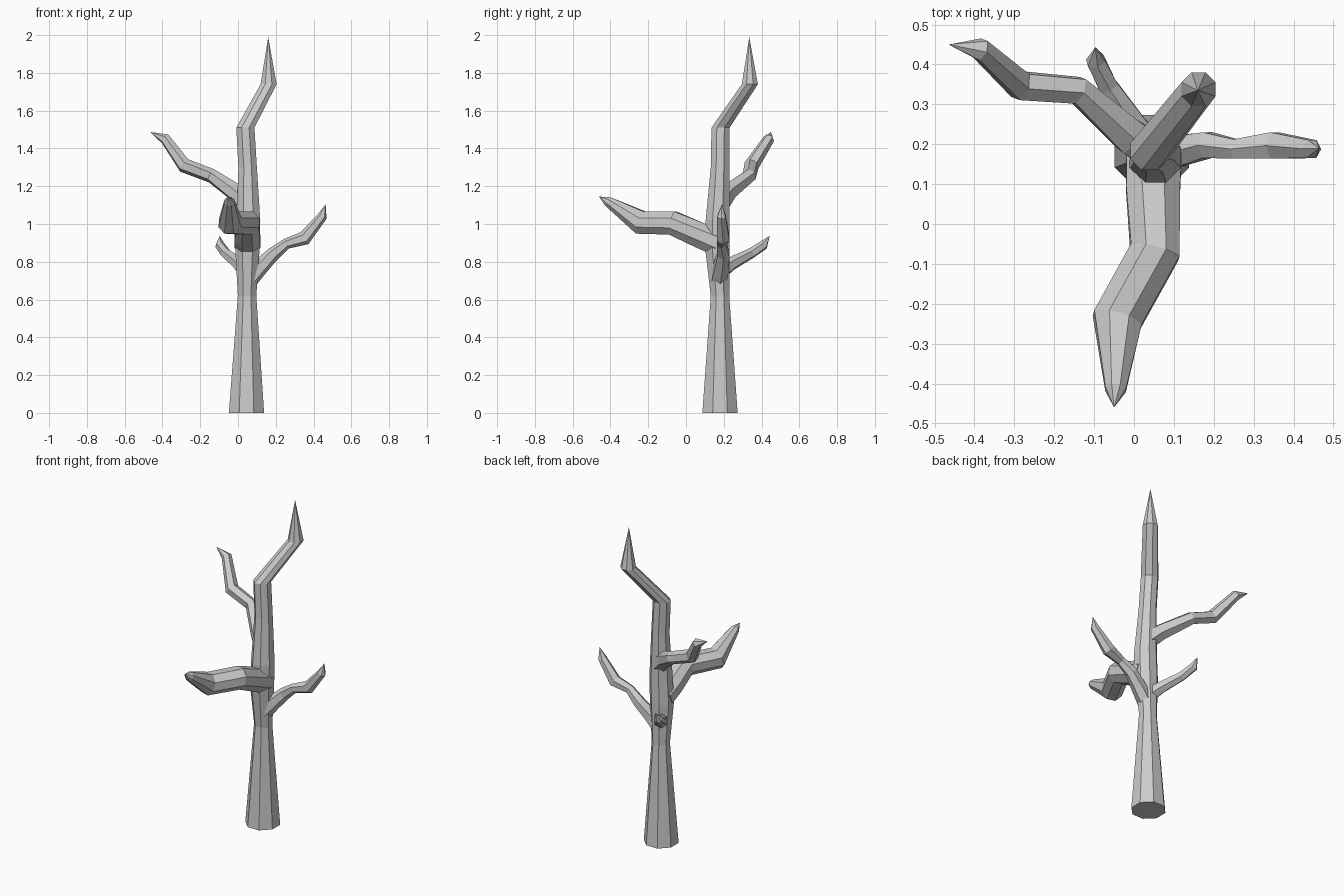
import bpy, bmesh, math
from mathutils import Vector


def limb(name, path, sides, tip, level=False):
    """Faceted tube through (x, y, z, radius) rings, closed to a pointed tip."""
    pts = [Vector(p[:3]) for p in path] + [Vector(tip)]
    bm = bmesh.new()
    rings = []
    for i, p in enumerate(path):
        c, r = pts[i], p[3]
        d = (pts[i + 1] - c).normalized()
        if i:
            d = (d + (c - pts[i - 1]).normalized()).normalized()
        if level:
            u, v = Vector((1, 0, 0)), Vector((0, 1, 0))
        else:
            u = d.cross(Vector((0, 0, 1))).normalized()
            v = u.cross(d)
        ring = []
        for k in range(sides):
            a = 2 * math.pi * (k + 0.5) / sides
            ring.append(bm.verts.new(c + r * (u * math.cos(a) + v * math.sin(a))))
        rings.append(ring)
    top = bm.verts.new(tip)
    bm.faces.new(rings[0])
    for k in range(sides):
        n = (k + 1) % sides
        for a, b in zip(rings, rings[1:]):
            bm.faces.new((a[k], a[n], b[n], b[k]))
        bm.faces.new((rings[-1][k], rings[-1][n], top))
    bmesh.ops.recalc_face_normals(bm, faces=bm.faces)
    mesh = bpy.data.meshes.new(name)
    bm.to_mesh(mesh)
    bm.free()
    ob = bpy.data.objects.new(name, mesh)
    bpy.context.collection.objects.link(ob)
    return ob


# Trunk with crooked, pointed top
limb("trunk", [(0.045, 0.18, 0, 0.101), (0.048, 0.18, 0.62, 0.053),
               (0.05, 0.166, 0.87, 0.07), (0.055, 0.167, 1.02, 0.068),
               (0.051, 0.18, 1.3, 0.053), (0.039, 0.183, 1.51, 0.052),
               (0.162, 0.338, 1.74, 0.046)], 8, (0.16, 0.335, 1.99), level=True)

# Thick front branch
limb("front_branch", [(0.05, 0.17, 0.90, 0.075), (0.048, 0.085, 0.935, 0.073),
                      (0.052, -0.07, 1.005, 0.068), (-0.042, -0.24, 1.008, 0.067),
                      (-0.046, -0.415, 1.12, 0.028)], 8, (-0.05, -0.46, 1.145))

# Upper left branch
limb("left_branch", [(0.05, 0.18, 1.11, 0.055), (-0.01, 0.22, 1.165, 0.05),
                     (-0.14, 0.335, 1.255, 0.038), (-0.285, 0.347, 1.31, 0.04),
                     (-0.385, 0.438, 1.45, 0.03)], 6, (-0.465, 0.45, 1.487))

# Lower right branch
limb("right_branch", [(0.06, 0.175, 0.71, 0.05), (0.12, 0.185, 0.775, 0.044),
                      (0.185, 0.198, 0.84, 0.037), (0.255, 0.188, 0.895, 0.028),
                      (0.352, 0.197, 0.925, 0.038), (0.446, 0.188, 1.04, 0.026)],
     6, (0.464, 0.19, 1.105))

# Small back branch
limb("back_branch", [(0.04, 0.19, 0.755, 0.045), (0.005, 0.24, 0.79, 0.037),
                     (-0.065, 0.345, 0.845, 0.028), (-0.096, 0.41, 0.888, 0.026)],
     6, (-0.097, 0.443, 0.937))
